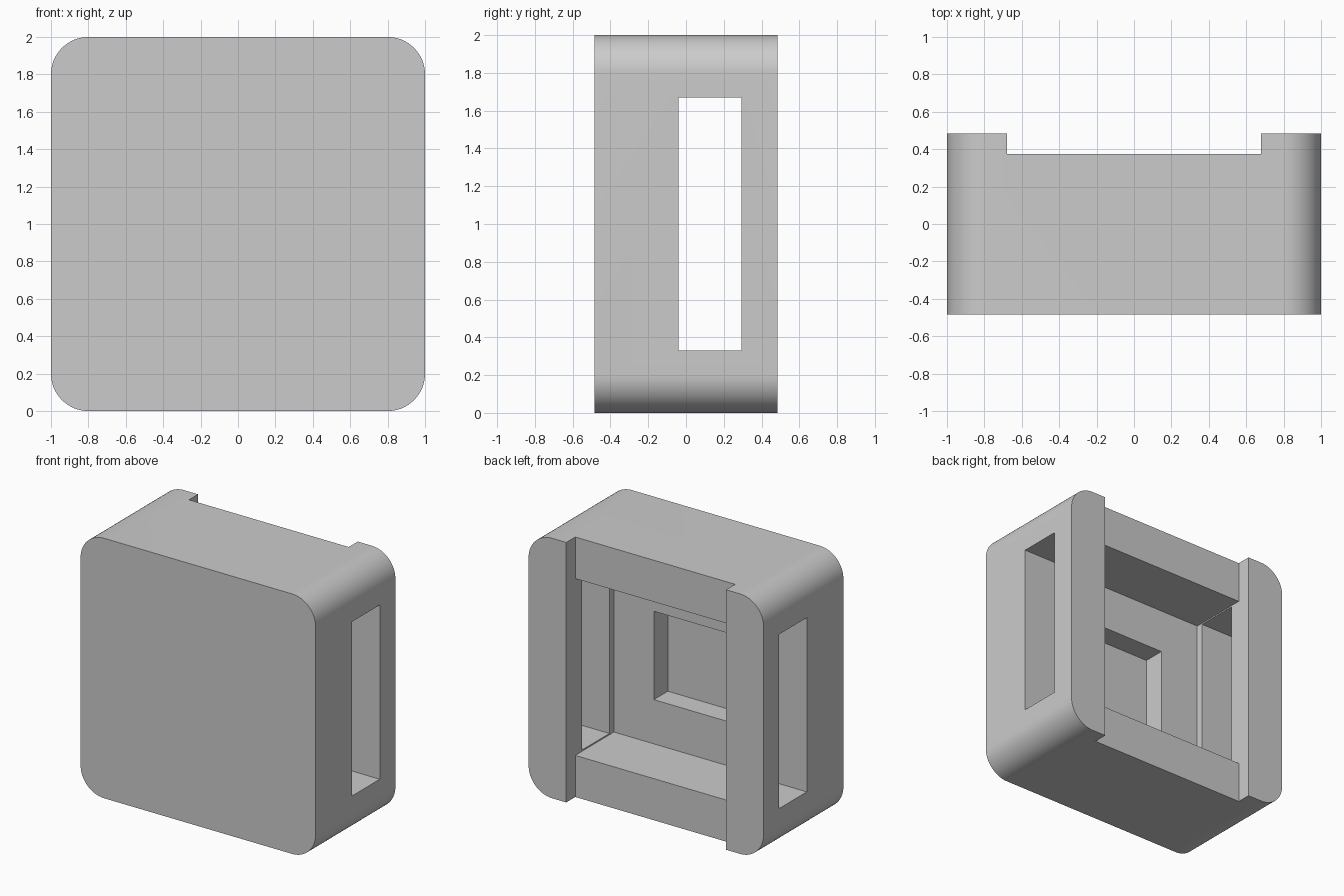
import bpy, bmesh, math

if "Cube" in bpy.data.objects:
    bpy.data.objects.remove(bpy.data.objects["Cube"])

HALF_DEPTH = 0.485
RADIUS = 0.2

grey = bpy.data.materials.new("light grey")
grey.diffuse_color = (0.6, 0.6, 0.6, 1)
grey.use_nodes = True
grey.node_tree.nodes["Principled BSDF"].inputs["Base Color"].default_value = grey.diffuse_color


def make_object(name, bm):
    bmesh.ops.recalc_face_normals(bm, faces=bm.faces)
    mesh = bpy.data.meshes.new(name)
    bm.to_mesh(mesh)
    bm.free()
    mesh.materials.append(grey)
    obj = bpy.data.objects.new(name, mesh)
    bpy.context.collection.objects.link(obj)
    return obj


def box(name, x, y, z):
    """Box from (low, high) ranges on each axis."""
    bm = bmesh.new()
    bmesh.ops.create_cube(bm, size=1)
    for v in bm.verts:
        v.co = [(lo + hi) / 2 + c * (hi - lo)
                for c, (lo, hi) in zip(v.co, (x, y, z))]
    return make_object(name, bm)


# Case body: rounded square extruded from front to back
bm = bmesh.new()
ring = []
for quarter, (sx, sz) in enumerate([(1, 1), (-1, 1), (-1, -1), (1, -1)]):
    for i in range(17):
        a = math.radians(90 * quarter + 90 * i / 16)
        ring.append(bm.verts.new((sx * (1 - RADIUS) + RADIUS * math.cos(a), -HALF_DEPTH,
                                  1 + sz * (1 - RADIUS) + RADIUS * math.sin(a))))
front = bm.faces.new(ring)
back = bmesh.ops.extrude_face_region(bm, geom=[front], use_keep_orig=True)
bmesh.ops.translate(bm, vec=(0, 2 * HALF_DEPTH, 0),
                    verts=[g for g in back["geom"] if isinstance(g, bmesh.types.BMVert)])
case = make_object("case_body", bm)

# Openings cut into the body
cutters = [
    box("back_channel", (-0.68, 0.68), (0.375, 0.7), (-0.2, 2.2)),
    box("main_pocket", (-0.68, 0.68), (-0.095, 0.6), (0.32, 1.68)),
    box("inner_recess", (-0.34, 0.34), (-0.265, 0.1), (0.66, 1.34)),
    box("side_windows", (-1.2, 1.2), (-0.04, 0.295), (0.33, 1.67)),
]
bpy.context.view_layer.objects.active = case
case.select_set(True)
for cutter in cutters:
    mod = case.modifiers.new(cutter.name, 'BOOLEAN')
    mod.operation = 'DIFFERENCE'
    mod.solver = 'EXACT'
    mod.object = cutter
    bpy.ops.object.modifier_apply(modifier=mod.name)
    bpy.data.objects.remove(cutter)

# Smooth rounded corners, crisp edges elsewhere
bpy.ops.object.shade_smooth_by_angle(angle=math.radians(30))
